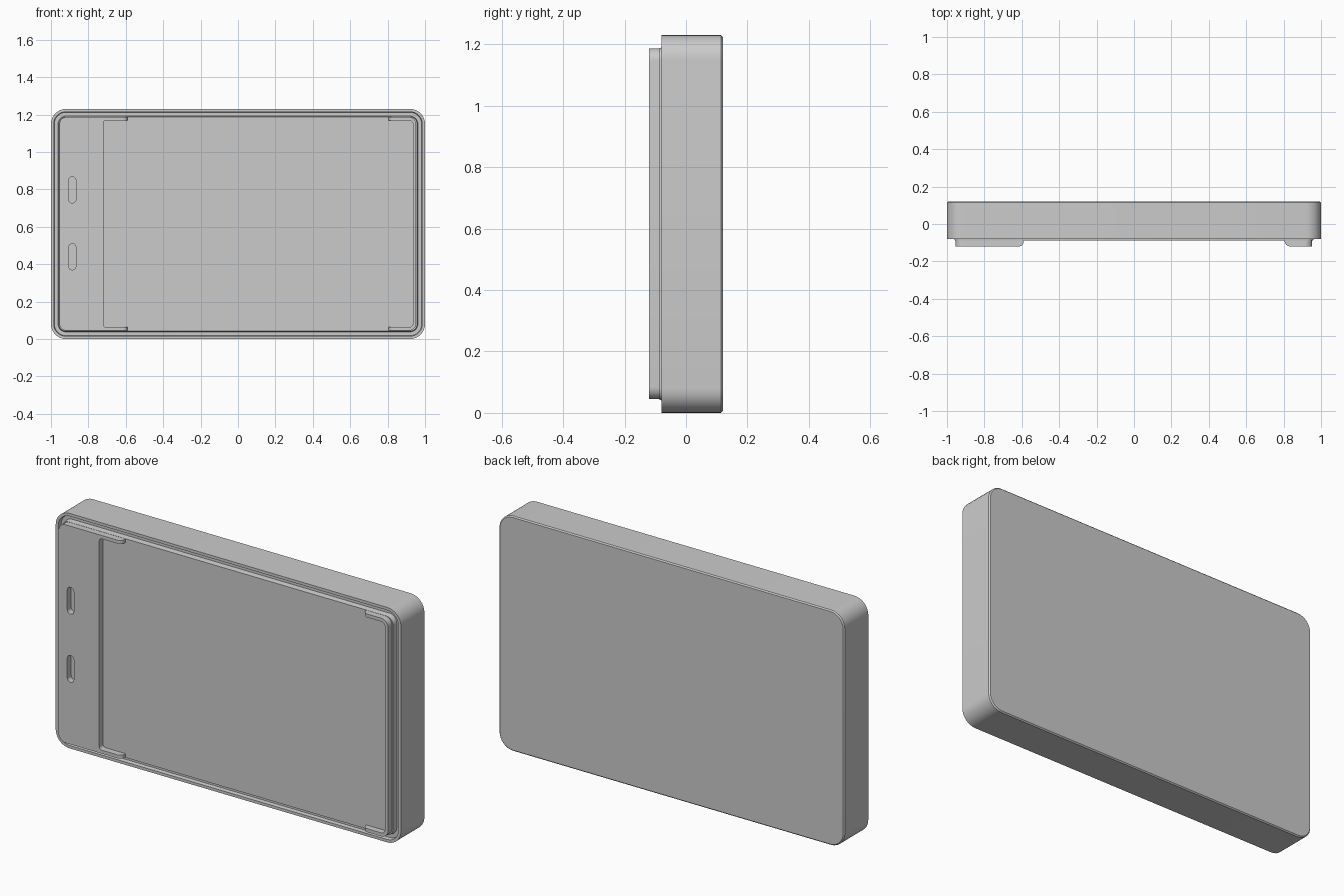
import bpy, bmesh, math
from mathutils import Vector

if "Cube" in bpy.data.objects:
    bpy.data.objects.remove(bpy.data.objects["Cube"])

H = 1.23          # overall height
FLOOR = -0.087    # recessed panel plane
FRONT = -0.12     # foremost plane


def rounded(points, steps=8):
    """Round each corner (x, y, radius) of an outline with a short arc."""
    out, n = [], len(points)
    for i, (x, y, r) in enumerate(points):
        p = Vector((x, y))
        if r == 0:
            out.append(p)
            continue
        a = (Vector(points[i - 1][:2]) - p).normalized()
        b = (Vector(points[(i + 1) % n][:2]) - p).normalized()
        c = p + (a + b) * r
        # square corners only: sweep from one tangent point to the other
        for k in range(steps + 1):
            t = k / steps * math.pi / 2
            out.append(c - b * r * math.cos(t) - a * r * math.sin(t))
    return out


def rect(x0, x1, y0, y1, r):
    return rounded([(x0, y0, r), (x1, y0, r), (x1, y1, r), (x0, y1, r)])


def smooth(obj):
    bpy.ops.object.select_all(action='DESELECT')
    obj.select_set(True)
    bpy.context.view_layer.objects.active = obj
    bpy.ops.object.shade_smooth_by_angle(angle=math.radians(30))


def prism(name, outlines, lo, hi, upright=True):
    """Extrude outlines (later ones are holes) along y if upright, else z."""
    cu = bpy.data.curves.new(name, 'CURVE')
    cu.dimensions, cu.fill_mode = '2D', 'BOTH'
    cu.extrude = (hi - lo) / 2
    for pts in outlines:
        s = cu.splines.new('POLY')
        s.points.add(len(pts) - 1)
        for sp, p in zip(s.points, pts):
            sp.co = (p.x, p.y, 0, 1)
        s.use_cyclic_u = True
    tmp = bpy.data.objects.new(name + "_outline", cu)
    bpy.context.collection.objects.link(tmp)
    dg = bpy.context.evaluated_depsgraph_get()
    me = bpy.data.meshes.new_from_object(tmp.evaluated_get(dg))
    bpy.data.objects.remove(tmp)
    obj = bpy.data.objects.new(name, me)
    bpy.context.collection.objects.link(obj)
    mid = (lo + hi) / 2
    if upright:
        obj.rotation_euler.x = math.pi / 2
        obj.location.y = mid
    else:
        obj.location.z = mid
    smooth(obj)
    return obj


# Case body: rounded rectangles lofted from the back to the recessed panel
sections = [(0.006, 0.12), (0, 0.114), (0, -0.08), (0.015, -0.08),
            (0.018, -0.06), (0.038, -0.06), (0.042, FLOOR)]
bm = bmesh.new()
rings = []
for inset, y in sections:
    pts = rect(-1 + inset, 1 - inset, inset, H - inset, 0.08 - inset)
    rings.append([bm.verts.new((p.x, y, p.y)) for p in pts])
for a, b in zip(rings, rings[1:]):
    for i in range(len(a)):
        j = (i + 1) % len(a)
        bm.faces.new((a[i], a[j], b[j], b[i]))
bm.faces.new(rings[0])
bm.faces.new(rings[-1])
bmesh.ops.recalc_face_normals(bm, faces=bm.faces)
mesh = bpy.data.meshes.new("case_body")
bm.to_mesh(mesh)
bm.free()
body = bpy.data.objects.new("case_body", mesh)
bpy.context.collection.objects.link(body)
smooth(body)

# Raised end panel with two slots
Z0, Z1, T = 0.045, H - 0.043, 0.018
panel = rounded([(-0.955, Z0, 0.04), (-0.69, Z0, 0), (-0.69, Z0 + T, 0),
                 (-0.72, Z0 + T, 0.015), (-0.72, Z1 - T, 0.015),
                 (-0.69, Z1 - T, 0), (-0.69, Z1, 0), (-0.955, Z1, 0.04)])
slots = [rect(-0.905, -0.867, z - 0.07, z + 0.07, 0.0189) for z in (0.44, 0.797)]
prism("slotted_end_panel", [panel] + slots, FRONT, FLOOR + 0.002)

# Narrow lip on the opposite end
lip = rounded([(0.9, Z0, 0), (0.953, Z0, 0.04), (0.953, Z1, 0.04), (0.9, Z1, 0),
               (0.9, Z1 - T, 0), (0.935, Z1 - T, 0.02),
               (0.935, Z0 + T, 0.02), (0.9, Z0 + T, 0)])
prism("end_lip", [lip], FRONT, FLOOR + 0.002)

# Corner tongues with rounded tips, along the bottom and top edges
for side, z in (("bottom", Z0), ("top", Z1 - T)):
    back = FLOOR + 0.002
    left = rounded([(-0.69, FRONT, 0), (-0.59, FRONT, 0.025),
                    (-0.59, back, 0), (-0.69, back, 0)])
    right = rounded([(0.805, FRONT, 0.03), (0.9, FRONT, 0),
                     (0.9, back, 0), (0.805, back, 0)])
    prism(side + "_left_tongue", [left], z, z + T, upright=False)
    prism(side + "_right_tongue", [right], z, z + T, upright=False)
